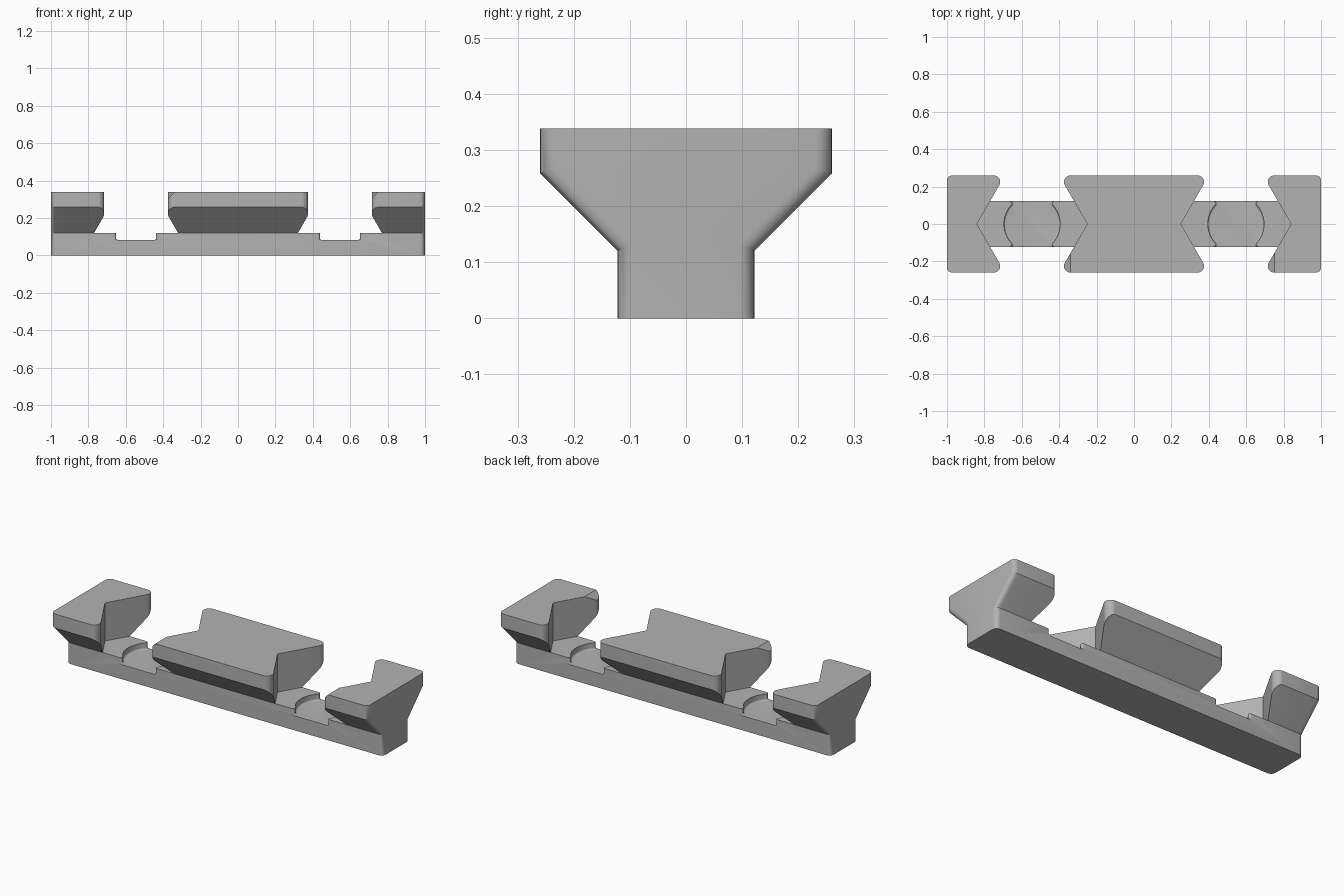
import bpy, bmesh
from math import sin, cos, atan2, hypot, radians, sqrt
from mathutils import Vector

cube = bpy.data.objects.get("Cube")
if cube:
    bpy.data.objects.remove(cube, do_unlink=True)

BASE_Y, BASE_Z = 0.122, 0.12      # stem half width and height
HEAD_Y, SLOPE_Z, TOP_Z = 0.26, 0.258, 0.338
SLOT_X = 0.545                    # centre of each slot


def material(name, rgb):
    m = bpy.data.materials.new(name)
    m.use_nodes = True
    m.diffuse_color = (*rgb, 1)
    m.node_tree.nodes["Principled BSDF"].inputs["Base Color"].default_value = (*rgb, 1)
    return m


def prism(name, points, sweep, bevel=0, picks=None):
    """Extrude a closed outline along sweep, rounding the picked edges."""
    bm = bmesh.new()
    face = bm.faces.new([bm.verts.new(p) for p in points])
    ext = bmesh.ops.extrude_face_region(bm, geom=[face])["geom"]
    bmesh.ops.translate(bm, verts=[v for v in ext if isinstance(v, bmesh.types.BMVert)],
                        vec=Vector(sweep))
    bmesh.ops.recalc_face_normals(bm, faces=bm.faces)
    if bevel:
        bmesh.ops.bevel(bm, geom=[e for e in bm.edges if picks(e)], offset=bevel,
                        segments=6, profile=0.5, affect='EDGES', clamp_overlap=False)
    mesh = bpy.data.meshes.new(name)
    bm.to_mesh(mesh)
    bm.free()
    ob = bpy.data.objects.new(name, mesh)
    bpy.context.collection.objects.link(ob)
    return ob


def arc(cx, cy, r, a0, a1, n):
    return [(cx + r * cos(a0 + (a1 - a0) * i / n),
             cy + r * sin(a0 + (a1 - a0) * i / n)) for i in range(n + 1)]


def four_way(quarter, cx, z):
    """Mirror a quarter outline, running from far +y to y = 0, into a full one."""
    right = quarter + [(x, -y) for x, y in reversed(quarter) if y > 1e-6]
    left = [(-x, -y) for x, y in right]
    return [(cx + x, y, z) for x, y in right + left]


# Rail body: dovetail section run along x with rounded end edges
half = [(BASE_Y, 0), (BASE_Y, BASE_Z), (HEAD_Y, SLOPE_Z), (HEAD_Y, TOP_Z)]
section = half + [(-y, z) for y, z in reversed(half)]


def end_side(e):
    a, b = (v.co for v in e.verts)
    return abs(a.x - b.x) < 1e-5 and abs(a.z - b.z) > 0.01


rail = prism("dovetail_rail", [(-1, y, z) for y, z in section], (2, 0, 0), 0.028, end_side)

# Hexagonal slot outline with rounded tips
R = 0.035
tip = 0.295 - HEAD_Y / sqrt(3) + R * sqrt(3)
slot = [(tip, 0.32)] + arc(tip, HEAD_Y - R, R, radians(90), radians(210), 10) + [(0.295, 0)]

# Round pocket outline with softened mouths
P, F = 0.15, 0.012
fy = BASE_Y - F
fx = sqrt((P + F) ** 2 - fy ** 2)
ang = atan2(fy, fx)
pocket = ([(fx, 0.2)] + arc(fx, fy, F, radians(90), radians(180) + ang, 6)
          + arc(0, 0, P, ang, 0, 12)[1:])

FLOOR = 0.083
cutters = []
for side, cx in (("right", -SLOT_X), ("left", SLOT_X)):
    cutters.append(prism(side + "_slot_cutter", four_way(slot, cx, BASE_Z), (0, 0, 0.4)))
    cutters.append(prism(side + "_pocket_cutter", four_way(pocket, cx, FLOOR), (0, 0, 0.1),
                         0.01, lambda e: all(v.co.z < FLOOR + 0.01 for v in e.verts)))
    # Small chamfer on one front tip beside each slot
    x = cx + 0.205
    wedge = [(x, TOP_Z), (x - 0.05, TOP_Z - 0.05), (x - 0.05, 0.4), (x, 0.4)]
    cutters.append(prism(side + "_chamfer_cutter", [(a, -0.32, z) for a, z in wedge], (0, 0.22, 0)))

for c in cutters:
    c.hide_render = True
    c.hide_set(True)
    mod = rail.modifiers.new(c.name, 'BOOLEAN')
    mod.operation, mod.solver, mod.object = 'DIFFERENCE', 'EXACT', c

# Apply the cuts, drop the cutters and finish the surface
bpy.context.view_layer.update()
dg = bpy.context.evaluated_depsgraph_get()
cut = bpy.data.meshes.new_from_object(rail.evaluated_get(dg))
rail.modifiers.clear()
rail.data = cut
for c in cutters:
    bpy.data.objects.remove(c, do_unlink=True)

cut.materials.clear()
cut.materials.append(material("plain_grey", (0.45, 0.45, 0.45)))
bpy.ops.object.select_all(action='DESELECT')
rail.select_set(True)
bpy.context.view_layer.objects.active = rail
bpy.ops.object.shade_smooth_by_angle(angle=radians(30))
